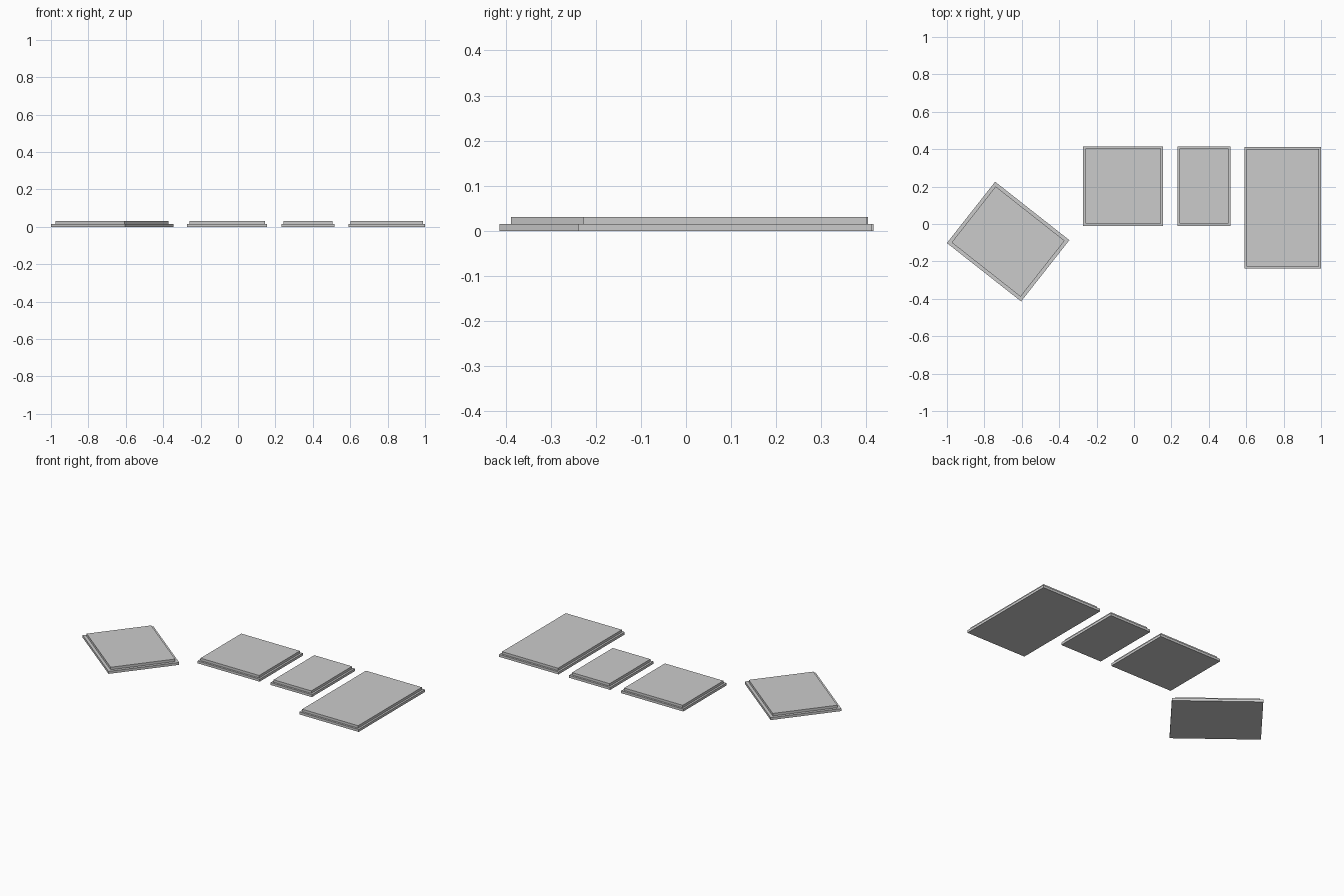
import bpy, bmesh, math
from mathutils import Matrix

if "Cube" in bpy.data.objects:
    bpy.data.objects.remove(bpy.data.objects["Cube"])

STEP = 0.0155  # height of each tier


def slab(name, cx, cy, w, d, z, angle):
    bm = bmesh.new()
    bmesh.ops.create_cube(bm, size=1, matrix=Matrix.Diagonal((w, d, STEP, 1)))
    me = bpy.data.meshes.new(name)
    bm.to_mesh(me)
    bm.free()
    ob = bpy.data.objects.new(name, me)
    ob.location = (cx, cy, z + STEP / 2)
    ob.rotation_euler.z = math.radians(angle)
    bpy.context.collection.objects.link(ob)


# Each platform: wide lower tier with a slightly inset upper tier
def platform(name, cx, cy, w, d, inset, angle=0):
    slab(name + "_lower_step", cx, cy, w, d, 0, angle)
    slab(name + "_upper_step", cx, cy, w - 2 * inset, d - 2 * inset, STEP, angle)


platform("turned_platform", -0.673, -0.094, 0.505, 0.417, 0.018, -38.2)
platform("square_platform", -0.058, 0.203, 0.428, 0.425, 0.012)
platform("narrow_platform", 0.374, 0.203, 0.284, 0.425, 0.012)
platform("long_platform", 0.795, 0.087, 0.41, 0.652, 0.012)
